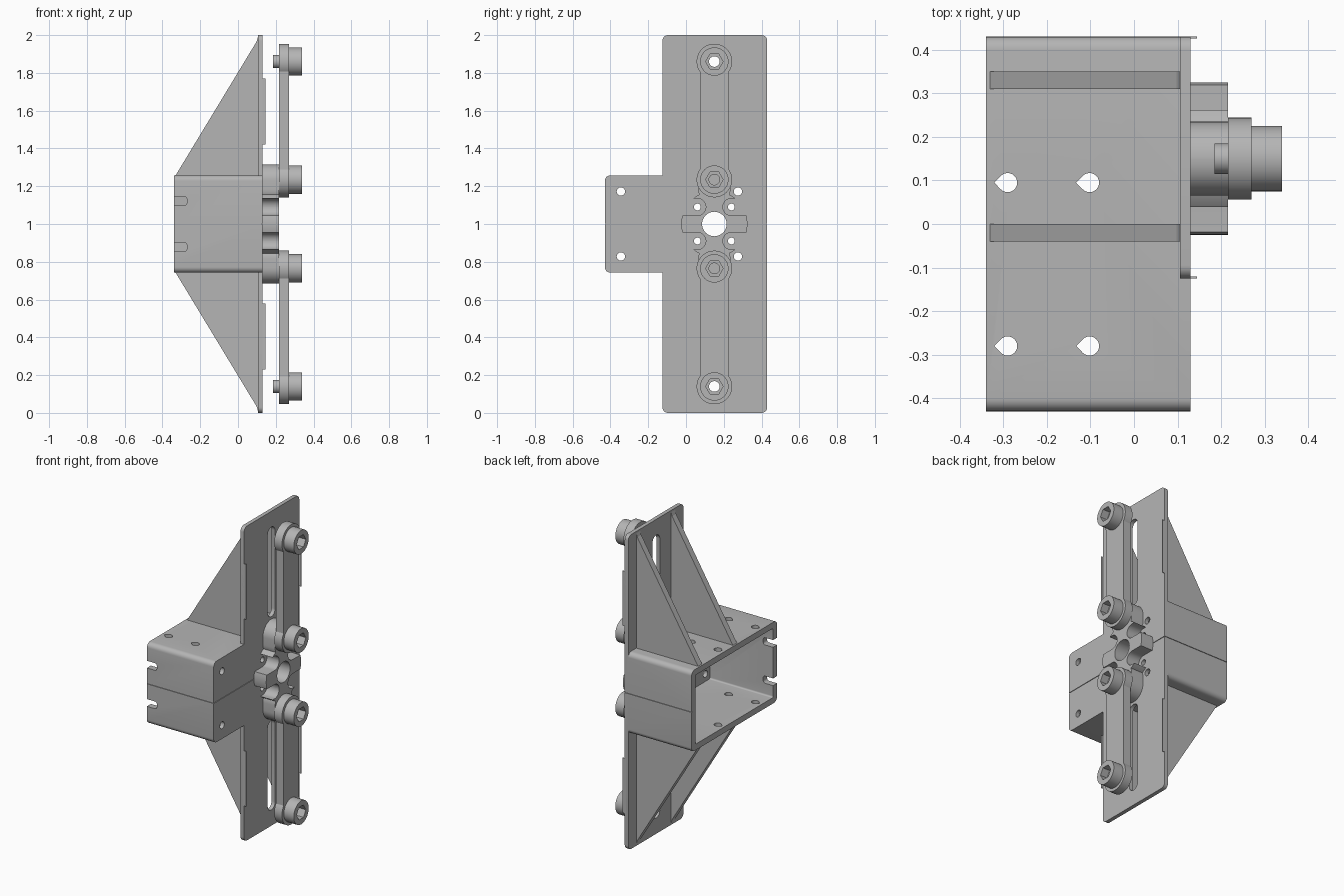
import bpy, bmesh
from math import sin, cos, pi, radians

cube = bpy.data.objects.get("Cube")
if cube:
    bpy.data.objects.remove(cube, do_unlink=True)

GREY = (0.46, 0.46, 0.46, 1)
mat = bpy.data.materials.new("plain grey")
mat.use_nodes = True
mat.diffuse_color = GREY
mat.node_tree.nodes["Principled BSDF"].inputs["Base Color"].default_value = GREY

CY, CZ = 0.15, 1.0          # hub axis
FRONT = 0.13                # outer face of the mounting plate


# ---- profiles
def arc(u, v, r, a0, a1, n):
    steps = [radians(a0 + (a1 - a0) * i / n) for i in range(n + 1)]
    return [(u + r * cos(a), v + r * sin(a)) for a in steps]


def circle(u, v, r, n=32):
    return arc(u, v, r, 0, 360, n)[:-1]


def rounded(u0, u1, v0, v1, r, n=6):
    return (arc(u1 - r, v1 - r, r, 0, 90, n) + arc(u0 + r, v1 - r, r, 90, 180, n)
            + arc(u0 + r, v0 + r, r, 180, 270, n) + arc(u1 - r, v0 + r, r, 270, 360, n))


def rect(u0, u1, v0, v1):
    return [(u0, v0), (u1, v0), (u1, v1), (u0, v1)]


# ---- solids
def prism(name, pts, axis, lo, hi):
    place = {"x": lambda u, v, w: (w, u, v),
             "y": lambda u, v, w: (u, w, v),
             "z": lambda u, v, w: (u, v, w)}[axis]
    bm = bmesh.new()
    bottom = [bm.verts.new(place(u, v, lo)) for u, v in pts]
    top = [bm.verts.new(place(u, v, hi)) for u, v in pts]
    bm.faces.new(bottom)
    bm.faces.new(top)
    for i in range(len(pts)):
        j = (i + 1) % len(pts)
        bm.faces.new((bottom[i], bottom[j], top[j], top[i]))
    bmesh.ops.remove_doubles(bm, verts=bm.verts, dist=1e-5)
    bmesh.ops.recalc_face_normals(bm, faces=bm.faces)
    mesh = bpy.data.meshes.new(name)
    bm.to_mesh(mesh)
    bm.free()
    obj = bpy.data.objects.new(name, mesh)
    mesh.materials.append(mat)
    bpy.context.collection.objects.link(obj)
    return obj


def activate(obj):
    bpy.ops.object.select_all(action="DESELECT")
    obj.select_set(True)
    bpy.context.view_layer.objects.active = obj


def combine(obj, others, operation="DIFFERENCE"):
    activate(obj)
    for other in others:
        mod = obj.modifiers.new("boolean", "BOOLEAN")
        mod.operation, mod.solver, mod.object = operation, "EXACT", other
        bpy.ops.object.modifier_apply(modifier=mod.name)
        bpy.data.objects.remove(other, do_unlink=True)


def smooth(obj):
    activate(obj)
    bpy.ops.object.shade_smooth_by_angle(angle=radians(30))


# ---- bracket: open box joined to the tall plate
bracket = prism("bracket", rounded(-0.43, 0.43, 0.742, 1.258, 0.03), "x", -0.34, FRONT)
combine(bracket, [prism("cavity", rounded(-0.39, 0.39, 0.78, 1.22, 0.01), "x", -0.5, 0.105)])
combine(bracket, [prism("plate", rounded(-0.125, 0.43, 0, 2, 0.03), "x", 0.105, FRONT)], "UNION")

cutters = []
# pin slots, hub bore and screw holes through the plate
for z0, z1 in ((1.33, 1.9), (0.1, 0.67)):
    cutters.append(prism("slot", rounded(CY - 0.037, CY + 0.037, z0, z1, 0.0369), "x", 0, 0.3))
cutters.append(prism("bore", circle(CY, CZ, 0.065), "x", 0, 0.3))
for s in (-1, 1):
    for y, z, r in ((0.06, 0.09, 0.018), (0.24, 0.09, 0.018), (0.275, 0.172, 0.022), (-0.345, 0.172, 0.022)):
        cutters.append(prism("hole", circle(y, CZ + s * z, r, 20), "x", 0, 0.3))
    # open notches in the front wall
    z = CZ + s * 0.122
    cutters.append(prism("notch", rounded(-0.5, -0.27, z - 0.023, z + 0.023, 0.015), "y", -0.6, -0.3))
# teardrop holes through top and bottom walls
for x in (-0.29, -0.102):
    for y in (0.095, -0.28):
        drop = arc(x, y, 0.022, -135, 135, 18) + [(x - 0.031, y)]
        cutters.append(prism("teardrop", drop, "z", 0.6, 1.4))
# shallow seam around the box
seam = (CZ - 0.002, CZ + 0.002)
cutters.append(prism("seam", rect(-0.5, 0.5, *seam), "x", FRONT - 0.004, 0.2))
for s in (-1, 1):
    cutters.append(prism("seam", rect(-0.5, 0.2, *seam), "y", *sorted((s * 0.426, s * 0.5))))
combine(bracket, cutters)
smooth(bracket)

# ---- triangular ribs and thin edge tabs, mirrored above and below
for label, s in (("upper", 1), ("lower", -1)):
    profile = [(-0.33, 0.25), (0.108, 0.25), (0.108, 0.998), (0.098, 0.965), (-0.33, 0.258)]
    for side, y in (("front", -0.04), ("back", 0.31)):
        prism(f"{label}_{side}_rib", [(x, CZ + s * z) for x, z in profile], "y", y, y + 0.04)
    for side, y in (("front", -0.125), ("back", 0.426)):
        z0, z1 = sorted((CZ + s * 0.42, CZ + s * 0.77))
        prism(f"{label}_{side}_tab", rect(0.12, 0.145, z0, z1), "y", y, y + 0.004)

# ---- hub: disc with two lobes, bore, and side-opening screw pockets
HUB = (FRONT, 0.216)
hub = prism("hub", circle(CY, CZ, 0.175, 64), "x", *HUB)
lobes = []
for s in (-1, 1):
    z0, z1 = sorted((CZ + s * 0.1, CZ + s * 0.315))
    lobes.append(prism("lobe", rounded(CY - 0.085, CY + 0.085, z0, z1, 0.084, 12), "x", *HUB))
combine(hub, lobes, "UNION")
pockets = [prism("bore", circle(CY, CZ, 0.065), "x", 0, 0.4)]
for sy in (-1, 1):
    for sz in (-1, 1):
        y0, y1 = sorted((CY + sy * 0.045, CY + sy * 0.4))
        z = CZ + sz * 0.09
        pockets.append(prism("pocket", rounded(y0, y1, z - 0.045, z + 0.045, 0.0449, 10), "x", 0, 0.4))
combine(hub, pockets)
smooth(hub)

# ---- slider links with socket-head bolts
LINK = (0.216, 0.27)
for label, s in (("upper", 1), ("lower", -1)):
    ends = {"inner": CZ + s * 0.235, "outer": CZ + s * 0.86}
    z0, z1 = sorted(ends.values())
    link = prism(f"{label}_link", rect(CY - 0.077, CY + 0.077, z0, z1), "x", *LINK)
    combine(link, [prism("eye", circle(CY, z, 0.094, 40), "x", *LINK) for z in ends.values()], "UNION")
    combine(link, [prism("bore", circle(CY, z, 0.028), "x", 0, 0.5) for z in ends.values()])
    smooth(link)
    for end, z in ends.items():
        bolt = prism(f"{label}_{end}_bolt", circle(CY, z, 0.075, 40), "x", LINK[1], 0.34)
        combine(bolt, [prism("socket", circle(CY, z, 0.046, 6), "x", 0.29, 0.5),
                       prism("bore", circle(CY, z, 0.028), "x", 0, 0.5)])
        smooth(bolt)
    # hollow guide pin behind the outer eye
    pin = prism(f"{label}_pin", circle(CY, ends["outer"], 0.035), "x", 0.185, LINK[0])
    combine(pin, [prism("bore", circle(CY, ends["outer"], 0.028), "x", 0, 0.5)])
    smooth(pin)
